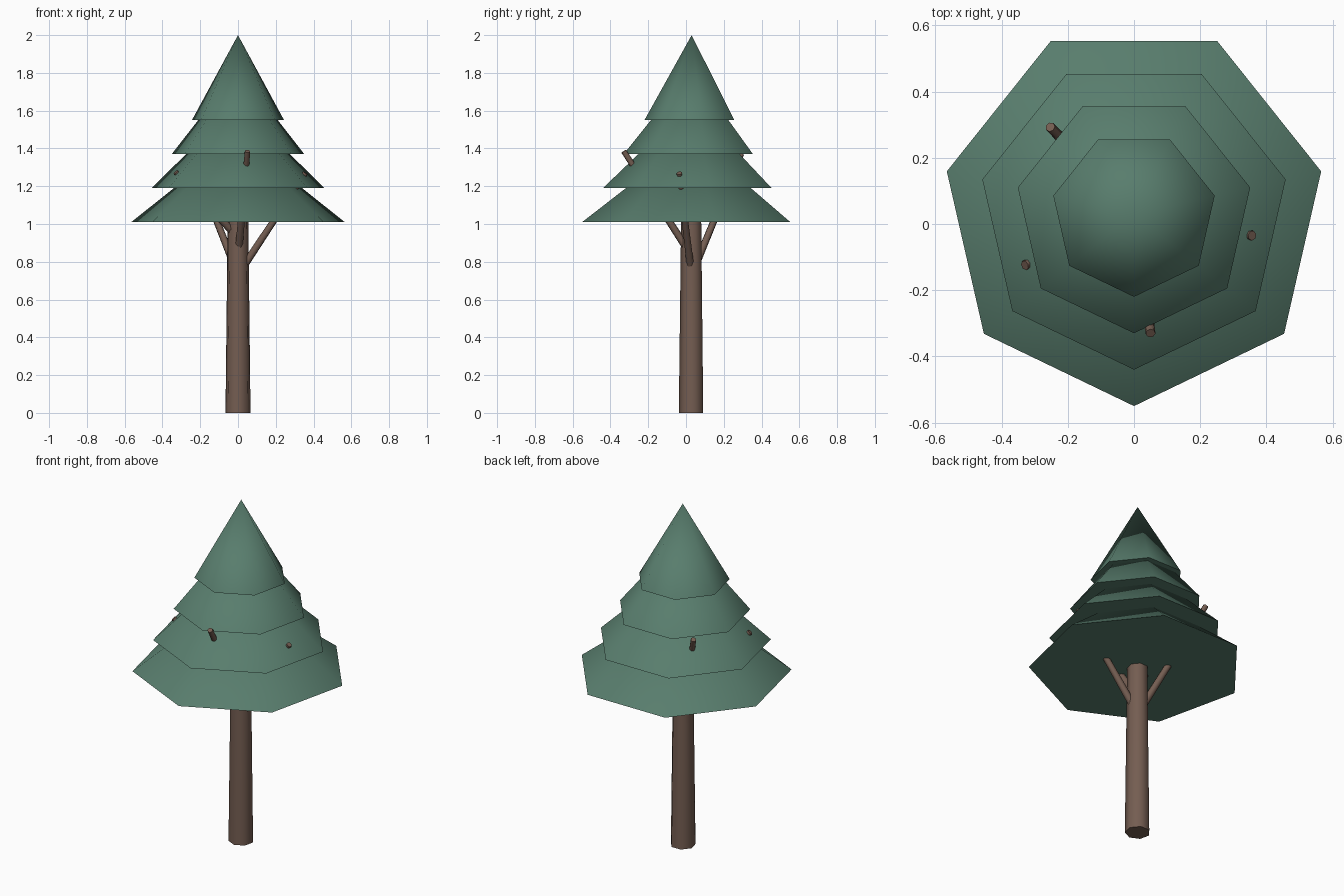
import bpy, math
from mathutils import Vector

if "Cube" in bpy.data.objects:
    bpy.data.objects.remove(bpy.data.objects["Cube"])

AXIS_Y = 0.03   # the tree's vertical axis sits slightly behind the origin
SIDES = 7


def material(name, rgb):
    m = bpy.data.materials.new(name)
    m.diffuse_color = (*rgb, 1)
    m.use_nodes = True
    m.node_tree.nodes["Principled BSDF"].inputs["Base Color"].default_value = m.diffuse_color
    return m


green = material("pine green", (0.098, 0.205, 0.153))
brown = material("bark brown", (0.175, 0.110, 0.083))


def tapered(name, start, end, r1, r2, mat, sides=SIDES):
    """Closed cone or tapered cylinder between two points."""
    start, end = Vector(start), Vector(end)
    d = end - start
    bpy.ops.mesh.primitive_cone_add(vertices=sides, radius1=r1, radius2=r2,
                                    depth=d.length, location=(start + end) / 2)
    ob = bpy.context.object
    ob.name = name
    ob.rotation_mode = 'QUATERNION'
    if d.xy.length > 1e-4:
        ob.rotation_quaternion = d.to_track_quat('Z', 'Y')
    else:
        # one corner points to the front
        ob.rotation_quaternion = Vector((0, 1, 0)).rotation_difference(Vector((1, 0, 0)))
        ob.rotation_mode = 'XYZ'
        ob.rotation_euler = (0, 0, math.pi)
    ob.data.materials.append(mat)
    bpy.ops.object.shade_smooth_by_angle(angle=math.radians(60))
    return ob


# trunk
tapered("trunk", (0, AXIS_Y, 0), (0, AXIS_Y, 1.2), 0.068, 0.054, brown)

# four overlapping foliage cones, shrinking upwards
for i in range(4):
    z = 1.01 + 0.18 * i
    tapered(f"foliage_tier_{i + 1}", (0, AXIS_Y, z), (0, AXIS_Y, z + 0.45),
            0.58 - 0.11 * i, 0, green)

# branches: height on the trunk axis, then the tip poking through the foliage
branches = {
    "front_branch": (0.83, (0.05, -0.33, 1.385)),
    "back_branch": (0.73, (-0.253, 0.293, 1.37)),
    "right_branch": (0.73, (0.357, -0.035, 1.27)),
    "left_branch": (0.93, (-0.33, -0.125, 1.275)),
}
for name, (z, tip) in branches.items():
    tapered(name, (0, AXIS_Y, z), tip, 0.021, 0.015, brown)
